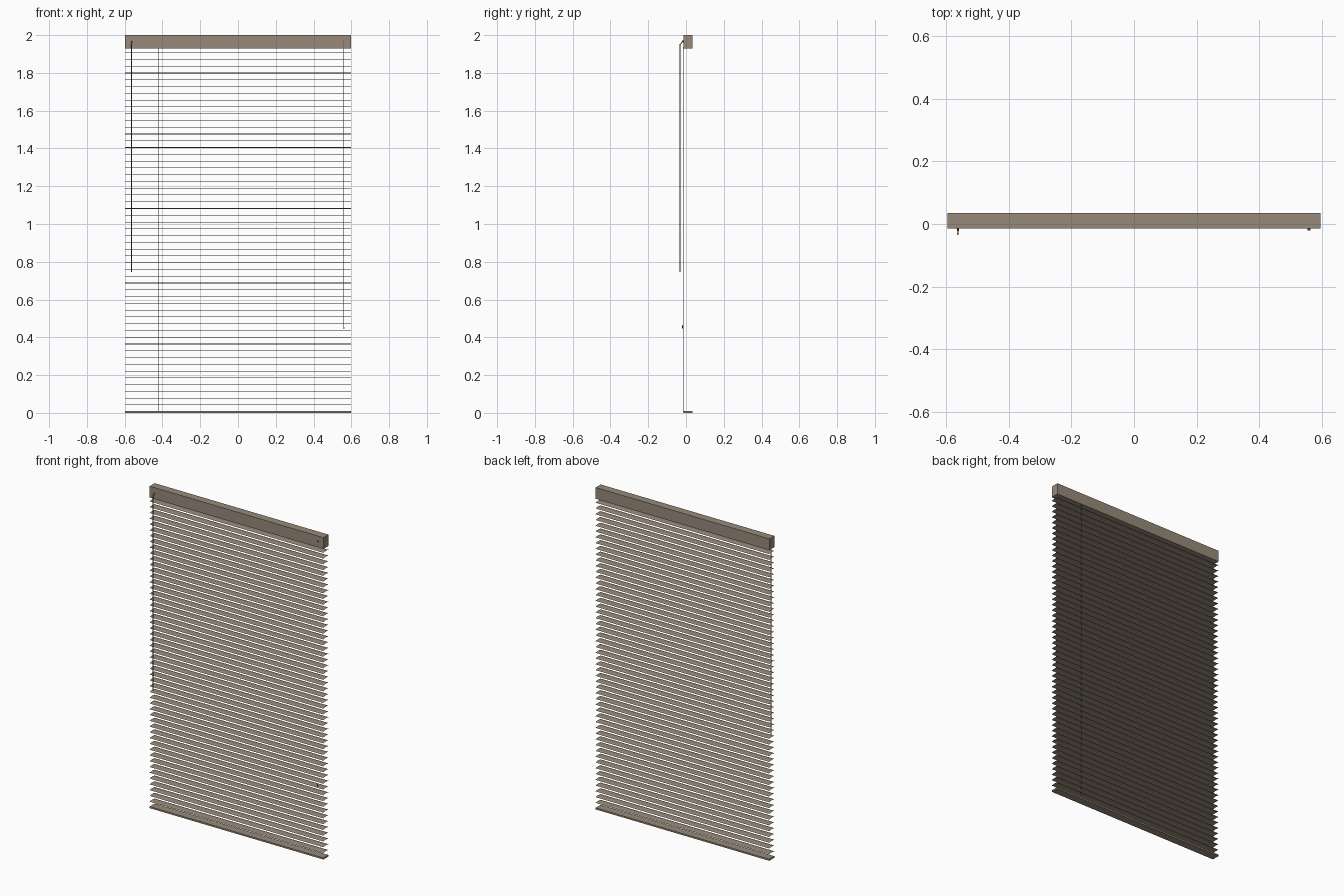
import bpy, bmesh
from mathutils import Vector

if "Cube" in bpy.data.objects:
    bpy.data.objects.remove(bpy.data.objects["Cube"])

W = 0.597            # half width of the blind
Y0, Y1 = -0.0145, 0.035   # front and back of rails and slats


def material(name, rgb):
    m = bpy.data.materials.new(name)
    m.diffuse_color = (*rgb, 1)
    m.use_nodes = True
    m.node_tree.nodes["Principled BSDF"].inputs["Base Color"].default_value = m.diffuse_color
    return m


TAUPE = material("taupe", (0.31, 0.255, 0.195))
DARK = material("dark_cord", (0.16, 0.13, 0.10))


def finish(name, bm, mat, smooth=False):
    me = bpy.data.meshes.new(name)
    bm.to_mesh(me)
    bm.free()
    me.materials.append(mat)
    ob = bpy.data.objects.new(name, me)
    bpy.context.collection.objects.link(ob)
    if smooth:
        bpy.context.view_layer.objects.active = ob
        ob.select_set(True)
        bpy.ops.object.shade_smooth_by_angle()
        ob.select_set(False)
    return ob


def box(name, lo, hi, mat):
    bm = bmesh.new()
    bmesh.ops.create_cube(bm, size=1)
    lo, hi = Vector(lo), Vector(hi)
    for v in bm.verts:
        v.co = (lo + hi) / 2 + v.co * (hi - lo)
    return finish(name, bm, mat)


def slat(name, z, rise=0.003, steps=6):
    # thin sheet, gently crowned from front to back
    bm = bmesh.new()
    prev = None
    for i in range(steps + 1):
        t = i / steps
        h = z + rise * (4 * t * (1 - t) - 0.5)
        row = [bm.verts.new((x, Y0 + (Y1 - Y0) * t, h)) for x in (-W, W)]
        if prev:
            bm.faces.new((prev[0], prev[1], row[1], row[0]))
        prev = row
    return finish(name, bm, TAUPE, True)


def rods(name, segments, mat, sides=8):
    # tapered rods given as (start, end, start radius, end radius)
    bm = bmesh.new()
    for a, b, r1, r2 in segments:
        a, b = Vector(a), Vector(b)
        d = b - a
        mtx = d.to_track_quat('Z', 'Y').to_matrix().to_4x4()
        mtx.translation = (a + b) / 2
        bmesh.ops.create_cone(bm, cap_ends=True, segments=sides, radius1=r1,
                              radius2=r2, depth=d.length, matrix=mtx)
    return finish(name, bm, mat, True)


# Head rail and bottom rail
box("head_rail", (-W, Y0, 1.93), (W, Y1, 2.0), TAUPE)
box("bottom_rail", (-W, Y0, 0), (W, Y1, 0.01), TAUPE)

# Horizontal slats
N, Z0, Z1 = 53, 0.042, 1.907
for i in range(N):
    slat(f"slat_{i + 1:02d}", Z0 + (Z1 - Z0) * i / (N - 1))

# Ladder cords in front of and behind the slats
for tag, x in (("left", -0.422), ("middle", 0), ("right", 0.42)):
    rods(f"ladder_cords_{tag}",
         [((x, y, 0.005), (x, y, 1.935), 0.0005, 0.0005) for y in (Y0, Y1 - 0.0005)],
         DARK, 6)

# Tilt wand hanging from a hook on the left
x, yw = -0.563, -0.032
rods("wand_hook", [((x, Y0 + 0.002, 1.965), (x, -0.022, 1.963), 0.004, 0.003),
                   ((x, -0.020, 1.964), (x, yw, 1.948), 0.002, 0.002)], DARK)
rods("tilt_wand", [((x, yw, 1.952), (x, yw, 0.747), 0.003, 0.003)], DARK)

# Lift cord and tassel on the right
x, yc = 0.56, -0.0185
rods("cord_guide", [((x, Y0 + 0.002, 1.967), (x, -0.02, 1.967), 0.005, 0.005)], DARK)
rods("lift_cord", [((x, yc, 1.967), (x, yc, 0.46), 0.0008, 0.0008)], DARK, 6)
rods("cord_tassel", [((x, yc, 0.447), (x, yc, 0.465), 0.003, 0.0012)], DARK)
